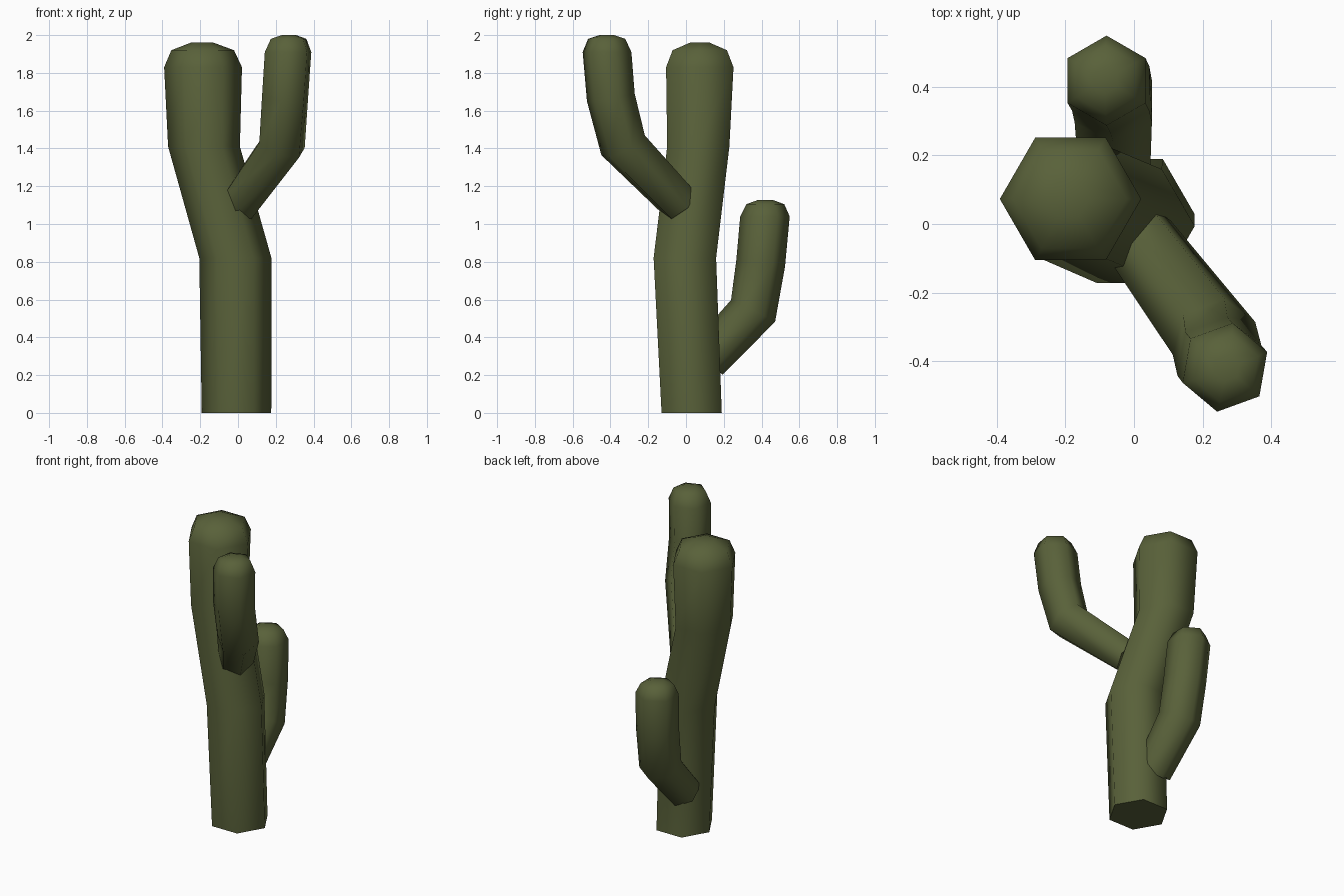
import bpy, bmesh, math
from mathutils import Vector

if "Cube" in bpy.data.objects:
    bpy.data.objects.remove(bpy.data.objects["Cube"])

green = bpy.data.materials.new("cactus green")
green.diffuse_color = (0.10, 0.12, 0.042, 1)
green.use_nodes = True
green.node_tree.nodes["Principled BSDF"].inputs["Base Color"].default_value = green.diffuse_color
UP = Vector((0, 0, 1))


def hex_tube(name, rings, offset, tilted):
    """Skin six-sided rings (x, y, z, radius); tilted = ring indices that follow the path."""
    pts = [Vector(r[:3]) for r in rings]
    bm = bmesh.new()
    loops = []
    for i, r in enumerate(rings):
        t = UP.copy()
        if i in tilted:
            t = (pts[i + 1] - pts[i]).normalized()
            if i > 0:
                t = (t + (pts[i] - pts[i - 1]).normalized()).normalized()
        q = UP.rotation_difference(t)
        loop = []
        for k in range(6):
            a = math.radians(offset + 60 * k)
            loop.append(bm.verts.new(pts[i] + q @ Vector((math.cos(a), math.sin(a), 0)) * r[3]))
        loops.append(loop)
    for a, b in zip(loops, loops[1:]):
        for k in range(6):
            n = (k + 1) % 6
            bm.faces.new((a[k], a[n], b[n], b[k]))
    bm.faces.new(loops[0][::-1])
    bm.faces.new(loops[-1])
    bmesh.ops.recalc_face_normals(bm, faces=bm.faces)
    me = bpy.data.meshes.new(name)
    bm.to_mesh(me)
    bm.free()
    me.materials.append(green)
    ob = bpy.data.objects.new(name, me)
    bpy.context.collection.objects.link(ob)
    bpy.ops.object.select_all(action='DESELECT')
    ob.select_set(True)
    bpy.context.view_layer.objects.active = ob
    bpy.ops.object.shade_smooth_by_angle(angle=math.radians(75))


# Leaning trunk with a rounded top
hex_tube("trunk", [
    (-0.008, 0.03, 0, 0.184), (-0.014, -0.006, 0.82, 0.191),
    (-0.18, 0.065, 1.41, 0.19), (-0.185, 0.073, 1.83, 0.206),
    (-0.187, 0.073, 1.92, 0.166), (-0.19, 0.073, 1.96, 0.06)], 0, ())

# Upper arm, reaching front right
hex_tube("upper_arm", [
    (0.01, -0.036, 1.11, 0.11), (0.233, -0.333, 1.417, 0.13),
    (0.249, -0.398, 1.67, 0.13), (0.265, -0.418, 1.91, 0.131),
    (0.268, -0.42, 1.98, 0.1), (0.27, -0.42, 2.0, 0.04)], 20, (0, 1, 2))

# Lower arm, reaching back
hex_tube("lower_arm", [
    (-0.055, 0.11, 0.28, 0.115), (-0.06, 0.355, 0.54, 0.13),
    (-0.068, 0.395, 0.79, 0.13), (-0.08, 0.418, 1.04, 0.131),
    (-0.083, 0.42, 1.105, 0.1), (-0.083, 0.42, 1.127, 0.04)], 30, (0, 1, 2))
